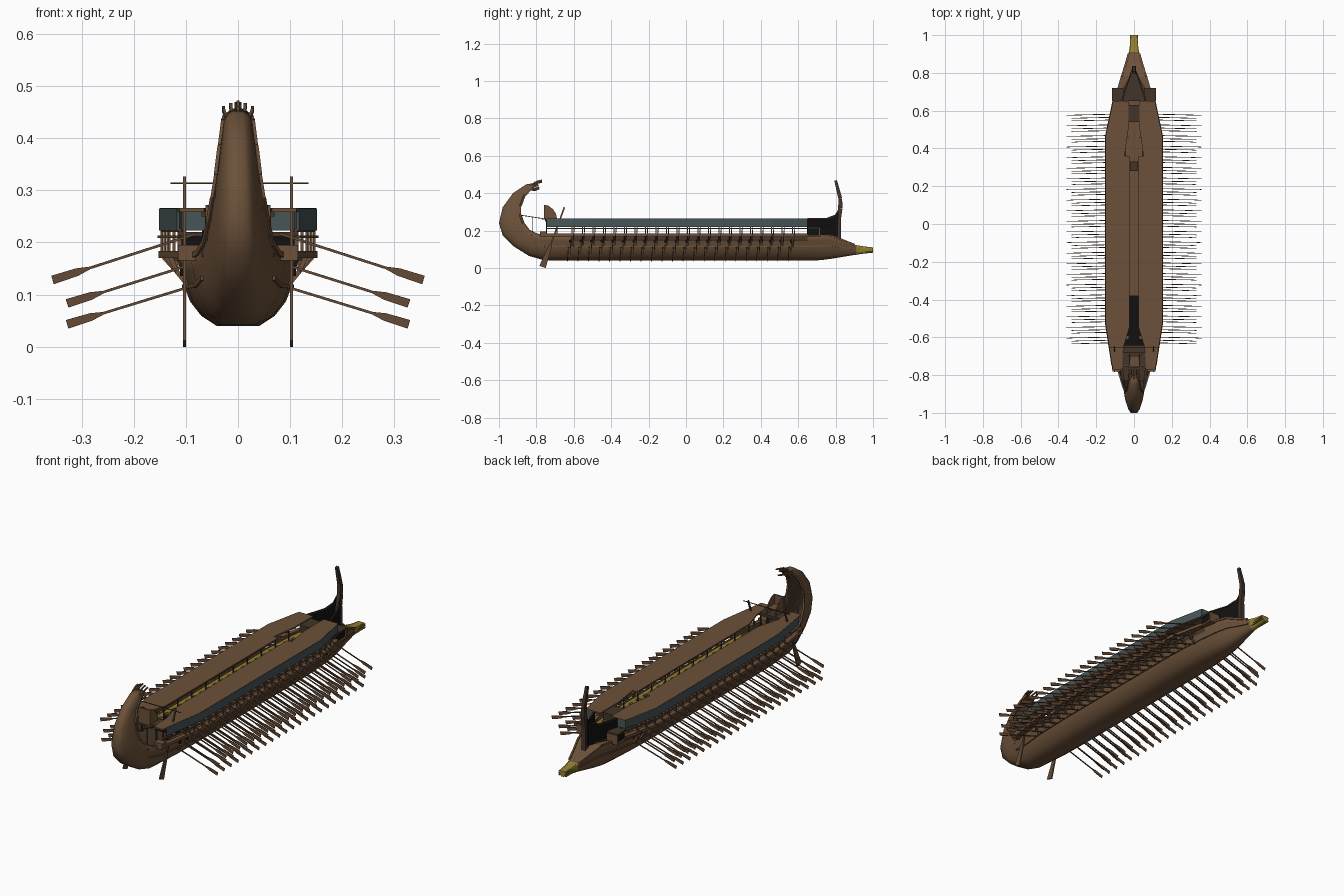
import bpy, bmesh, math
from mathutils import Vector as V

if "Cube" in bpy.data.objects:
    bpy.data.objects.remove(bpy.data.objects["Cube"])


def mat(name, c):
    m = bpy.data.materials.new(name)
    m.diffuse_color = (*c, 1)
    m.use_nodes = True
    m.node_tree.nodes["Principled BSDF"].inputs["Base Color"].default_value = m.diffuse_color
    return m


WOOD = mat("brown_wood", (.15, .083, .042))
OAR = mat("oar_wood", (.13, .07, .037))
DARK = mat("dark_wood", (.055, .034, .021))
BLACK = mat("pitch_black", (.006, .005, .005))
SCREEN = mat("blue_grey_screen", (.062, .09, .096))
BRASS = mat("brass", (.30, .225, .03))


def make(name, bm, *mats):
    me = bpy.data.meshes.new(name)
    bm.to_mesh(me)
    bm.free()
    for m in mats:
        me.materials.append(m)
    ob = bpy.data.objects.new(name, me)
    bpy.context.collection.objects.link(ob)
    return ob


def flip(p):
    return (-p[0], p[1], p[2])


def bars(name, segs, w, h, m, h2=None, w2=None, mirror=True):
    """Square bars between point pairs: w sideways, h upwards, optional end taper."""
    bm = bmesh.new()
    if mirror:
        segs = segs + [(flip(a), flip(b)) for a, b in segs]
    for a, b in segs:
        a, b = V(a), V(b)
        d = (b - a).normalized()
        s = d.cross(V((0, 0, 1)))
        s = V((1, 0, 0)) if s.length < .01 else s.normalized()
        u = s.cross(d)
        ring = []
        for p, ww, hh in ((a, w, h), (b, w2 or w, h2 or h)):
            ring.append([bm.verts.new(p + s * ww / 2 * i + u * hh / 2 * j)
                         for i, j in ((-1, -1), (1, -1), (1, 1), (-1, 1))])
        for k in range(4):
            n = (k + 1) % 4
            bm.faces.new((ring[0][k], ring[0][n], ring[1][n], ring[1][k]))
        bm.faces.new(ring[0][::-1])
        bm.faces.new(ring[1])
    bmesh.ops.recalc_face_normals(bm, faces=bm.faces)
    return make(name, bm, m)


def path(pts):
    return list(zip(pts, pts[1:]))


def solid(name, polys, vec, m, mirror=False):
    """Extrude flat polygons along vec."""
    bm = bmesh.new()
    if mirror:
        polys = polys + [[flip(p) for p in q] for q in polys]
    for q in polys:
        lo = [bm.verts.new(p) for p in q]
        hi = [bm.verts.new(V(p) + V(vec)) for p in q]
        bm.faces.new(lo)
        bm.faces.new(hi[::-1])
        for k in range(len(q)):
            n = (k + 1) % len(q)
            bm.faces.new((lo[k], hi[k], hi[n], lo[n]))
    bmesh.ops.recalc_face_normals(bm, faces=bm.faces)
    return make(name, bm, m)


def box(name, x0, x1, y0, y1, z0, z1, m, mirror=False):
    return solid(name, [[(x0, y0, z0), (x1, y0, z0), (x1, y1, z0), (x0, y1, z0)]],
                 (0, 0, z1 - z0), m, mirror)


# Hull stations: keel y, z / gunwale y, z / half width
ST = [(-.80, .457, -.79, .445, .023), (-.855, .447, -.82, .432, .028),
      (-.925, .40, -.865, .385, .034), (-.98, .325, -.885, .33, .041),
      (-1, .24, -.885, .285, .048), (-.98, .175, -.87, .24, .056),
      (-.92, .115, -.84, .20, .065), (-.84, .065, -.80, .18, .077),
      (-.76, .042, -.75, .172, .092), (-.6, .04, -.6, .17, .112),
      (-.4, .04, -.4, .17, .118), (.4, .04, .4, .17, .118),
      (.55, .04, .55, .17, .11), (.65, .04, .65, .172, .096),
      (.72, .042, .72, .175, .083), (.78, .05, .78, .172, .066),
      (.84, .06, .84, .148, .047), (.9, .07, .9, .125, .03),
      (.91, .071, .91, .122, .027), (.95, .077, .95, .115, .021), (1, .082, 1, .11, .018)]
PROF = [(0, 0), (.35, 0), (.6, .15), (.78, .36), (.86, .55), (.93, .8), (1, 1)]


def at(s, x, t):
    return (s[4] * x, s[0] + (s[2] - s[0]) * t, s[1] + (s[3] - s[1]) * t)


bm = bmesh.new()
rings = [[bm.verts.new(at(s, x, t)) for x, t in
          [(-x, t) for x, t in PROF[:0:-1]] + PROF] for s in ST]
for s, a, b in zip(ST, rings, rings[1:]):
    for j in range(len(a) - 1):
        f = bm.faces.new((a[j], b[j], b[j + 1], a[j + 1]))
        f.smooth = True
        top = j in (0, len(a) - 2) and -.7 < s[0] < .6
        f.material_index = 2 if s[0] > .905 else 1 if top else 0
bm.faces.new(rings[-1][::-1]).material_index = 2
bm.normal_update()
hull = make("hull", bm, WOOD, DARK, BRASS)
mod = hull.modifiers.new("shell", "SOLIDIFY")
mod.thickness = .005
mod.offset = -1
mod.material_offset = 1

# Foredeck and ram top closing the bow
bm = bmesh.new()
fore = [[bm.verts.new(at(s, x, 1)) for x in (-1, 1)] for s in ST[13:]]
for s, a, b in zip(ST[13:], fore, fore[1:]):
    bm.faces.new((a[0], a[1], b[1], b[0])).material_index = 1 if s[0] > .905 else 0
make("foredeck", bm, WOOD, BRASS)
solid("foredeck_floor", [[(-.08, .65, .175), (.08, .65, .175), (.06, .72, .175), (0, .82, .175), (-.06, .72, .175)]],
      (0, 0, .004), DARK)

# Wales along the hull
bars("gunwale", path([at(s, 1, 1) for s in ST[:18]]), .008, .010, WOOD)
bars("wale", path([at(s, .88, .58) for s in ST[7:18]]), .008, .008, WOOD)
bars("ram_fins", [((.018, .92, z), (.018, 1, z)) for z in (.087, .096, .105)], .006, .005, BRASS)

# Deck outline and its half width at y
OUT = [(.65, .11), (.46, .15), (-.52, .15), (-.77, .112)]


def edge(y):
    for (y0, x0), (y1, x1) in zip(OUT, OUT[1:]):
        if y1 <= y <= y0:
            return x0 + (x1 - x0) * (y - y0) / (y1 - y0)
    return .11


inner = [(.065, -.77), (.055, -.65), (.025, -.55), (.025, .36), (.05, .36), (.03, .5), (.03, .65)]
solid("deck", [[(x, y, .259) for y, x in OUT] + [(x, y, .259) for x, y in inner]],
      (0, 0, .007), WOOD, True)


def rim(z, dx=0, y0=-.745):
    return [(edge(y) + dx, y, z) for y in (.648, .46, 0, -.52, y0)]


bars("side_screen", path(rim(.244, -.001)), .005, .042, SCREEN)
bars("screen_front", [((.062, .648, .244), (.109, .648, .244))], .004, .042, SCREEN)
bars("outrigger", path(rim(.177, -.008, -.77)), .022, .014, WOOD)
bars("outrigger_rail", path(rim(.211, .002)), .005, .005, WOOD)
bars("deck_beam", path(rim(.223, -.005)), .005, .005, WOOD)

# Repeating frames: one per rowing station
N = 22
YS = [.57 - 1.18 / (N - 1) * i for i in range(N)]
bars("stanchions", [((edge(y) - .004, y, .178), (edge(y) - .004, y, .226)) for y in YS], .005, .005, WOOD)
bars("brackets", [((.096, y, .118), (.118, y, .145)) for y in YS]
     + [((.118, y, .145), (edge(y) - .006, y, .174)) for y in YS], .007, .009, WOOD)
bars("inner_posts", [((.032, y, .165), (.032, y, .26)) for y in YS[::2]], .005, .005, DARK)
bars("benches", [((.03, y + .01, .16), (.108, y + .01, .16)) for y in YS], .016, .005, WOOD)
bars("lower_benches", [((.03, y, .11), (.092, y, .11)) for y in YS], .014, .005, DARK)
bars("oar_ports", [((.098, y - .008, .143), (.111, y - .008, .143)) for y in YS], .013, .014, BLACK)

# Oars on three levels: inboard x, z / outboard x, z / shift in y
shafts, necks, blades = [], [], []
for x0, z0, x1, z1, dy in ((.08, .217, .356, .128, .012), (.06, .167, .328, .083, -.004),
                           (.06, .125, .328, .043, -.018)):
    for y in YS:
        a, b = V((x0, y + dy, z0)), V((x1, y + dy - .006, z1))
        p, q = a.lerp(b, .74), a.lerp(b, .83)
        shafts.append((a[:], p[:]))
        necks.append((p[:], q[:]))
        blades.append((q[:], b[:]))
bars("oar_shafts", shafts, .004, .005, OAR)
bars("oar_necks", necks, .004, .005, OAR, .015, .003)
bars("oar_blades", blades, .003, .015, OAR, .017)

# Central gangway and stern well
box("gangway", -.045, .045, -.38, .65, .158, .168, WOOD)
box("stern_well", -.055, .055, -.65, -.38, .15, .16, BLACK)
box("hatch", -.03, .03, .54, .63, .225, .262, DARK)
box("mast_step", -.022, .022, .28, .33, .168, .178, DARK)

# Boxes at the ends of the outriggers
box("bow_box", .055, .116, .65, .72, .165, .174, WOOD, True)
box("bow_box_top", .055, .116, .65, .72, .212, .22, DARK, True)
box("bow_box_front", .055, .116, .712, .72, .174, .212, WOOD, True)
box("bow_box_core", .055, .108, .65, .712, .174, .212, BLACK, True)
box("stern_box", .07, .115, -.78, -.745, .165, .195, WOOD, True)

# Black bow bulwark and stem post
solid("bow_bulwark", [[(.065, .65, .172), (.01, .815, .172), (.01, .815, .262), (.065, .65, .262)],
                      [(.0317, .75, .262), (.01, .815, .262), (.01, .815, .31), (.0167, .795, .28)]],
      (-.004, -.002, 0), BLACK, True)
bars("bow_bulwark_cap", [((.064, .65, .264), (.032, .75, .264)), ((.032, .75, .264), (.016, .796, .282))],
     .006, .005, DARK)
stem = [(0, .815, .15), (0, .815, .26), (0, .825, .32), (0, .825, .37), (0, .81, .43), (0, .80, .468)]
for i, (seg, w) in enumerate(zip(path(stem), (.03, .026, .023, .02, .017))):
    bars("stem_post_%d" % i, [seg], .022 - .002 * i, w, DARK, w - .003, mirror=False)

# Stern platform, railing and chair
box("helm_floor", -.07, .07, -.83, -.64, .172, .18, DARK)
box("chair_platform", -.07, .07, -.755, -.68, .25, .264, DARK)
bars("platform_legs", [((.06, y, .18), (.06, y, .25)) for y in (-.745, -.69)], .006, .006, DARK)
bars("stern_rail", [((.06, -.82, .18), (.06, -.82, .272)), ((.045, -.88, .282), (.062, -.75, .262)),
                    ((.0, -.75, .264), (.062, -.75, .264))], .004, .004, WOOD)
side = [(-.757, .264), (-.69, .264), (-.695, .29), (-.712, .315), (-.735, .333), (-.757, .338)]
solid("chair_side", [[(.026, y, z) for y, z in side]], (.005, 0, 0), WOOD, True)
box("chair_back", -.03, .03, -.76, -.753, .264, .338, WOOD)
box("chair_seat", -.027, .027, -.755, -.70, .285, .291, WOOD)

# Stern ornament: curling fingers spreading from the tip of the stern
fingers = []
for x in (0, .014, .028):
    z = .47 - .4 * x
    fingers += path([(x * .75, -.83, .44), (x * .9, -.81, z - .012), (x, -.79, z - .004), (x, -.77, z)])
    fingers += path([(x * .8, -.835, .42), (x, -.81, z - .045), (x, -.785, z - .035)])
bars("stern_ornament", fingers, .006, .006, WOOD)

# Steering oars with blades and tiller
lo, hi = V((.103, -.767, .006)), V((.103, -.65, .325))
bars("steering_shafts", [(lo.lerp(hi, .3)[:], hi[:])], .006, .008, OAR)
bars("steering_blades", [(lo[:], lo.lerp(hi, .36)[:])], .006, .036, OAR, .018)
bars("tiller", [((-.13, -.656, .314), (.135, -.656, .314))], .003, .003, DARK, mirror=False)
